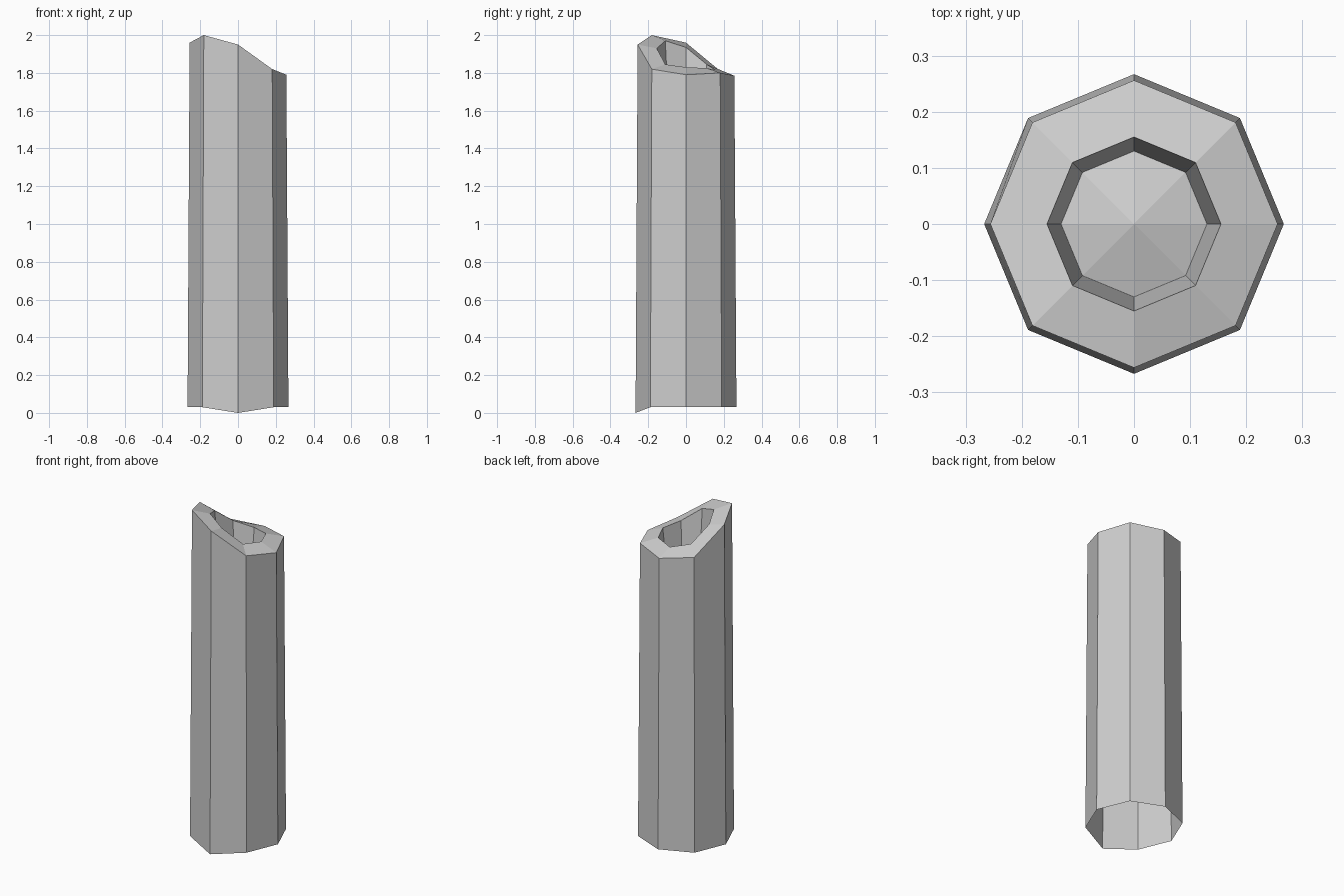
import bpy
import bmesh
from math import cos, sin, pi

SIDES = 8

cube = bpy.data.objects.get("Cube")
if cube:
    bpy.data.objects.remove(cube, do_unlink=True)

grey = bpy.data.materials.new("plain_grey")
grey.use_nodes = True
colour = (0.62, 0.62, 0.62, 1)
grey.diffuse_color = colour
grey.node_tree.nodes["Principled BSDF"].inputs["Base Color"].default_value = colour


def ring(bm, radius, heights):
    """Octagonal loop, starting at +x and turning towards +y."""
    return [bm.verts.new((radius * cos(2 * pi * i / SIDES),
                          radius * sin(2 * pi * i / SIDES), z))
            for i, z in enumerate(heights)]


def bridge(bm, lower, upper):
    for i in range(SIDES):
        j = (i + 1) % SIDES
        bm.faces.new((lower[i], lower[j], upper[j], upper[i]))


# Heights of the uneven slanted rim, outside and around the hole
outer_top = [1.79, 1.80, 1.785, 1.81, 1.96, 2.0, 1.95, 1.82]
inner_top = [1.83, 1.825, 1.815, 1.845, 1.935, 1.97, 1.93, 1.845]
foot = [0.03] * SIDES
foot[6] = 0.0

bm = bmesh.new()

# Tapered outer wall, slanted rim, narrowing hole; the underside stays open
loops = [ring(bm, 0.267, foot),
         ring(bm, 0.256, outer_top),
         ring(bm, 0.155, inner_top),
         ring(bm, 0.13, [1.6] * SIDES)]
for lower, upper in zip(loops, loops[1:]):
    bridge(bm, lower, upper)

# Shallow raised floor inside the hole
tip = bm.verts.new((0, 0, 1.635))
floor = loops[-1]
for i in range(SIDES):
    bm.faces.new((floor[i], floor[(i + 1) % SIDES], tip))

mesh = bpy.data.meshes.new("hollow_post")
bm.to_mesh(mesh)
bm.free()
mesh.materials.append(grey)
post = bpy.data.objects.new("hollow_post", mesh)
bpy.context.collection.objects.link(post)
